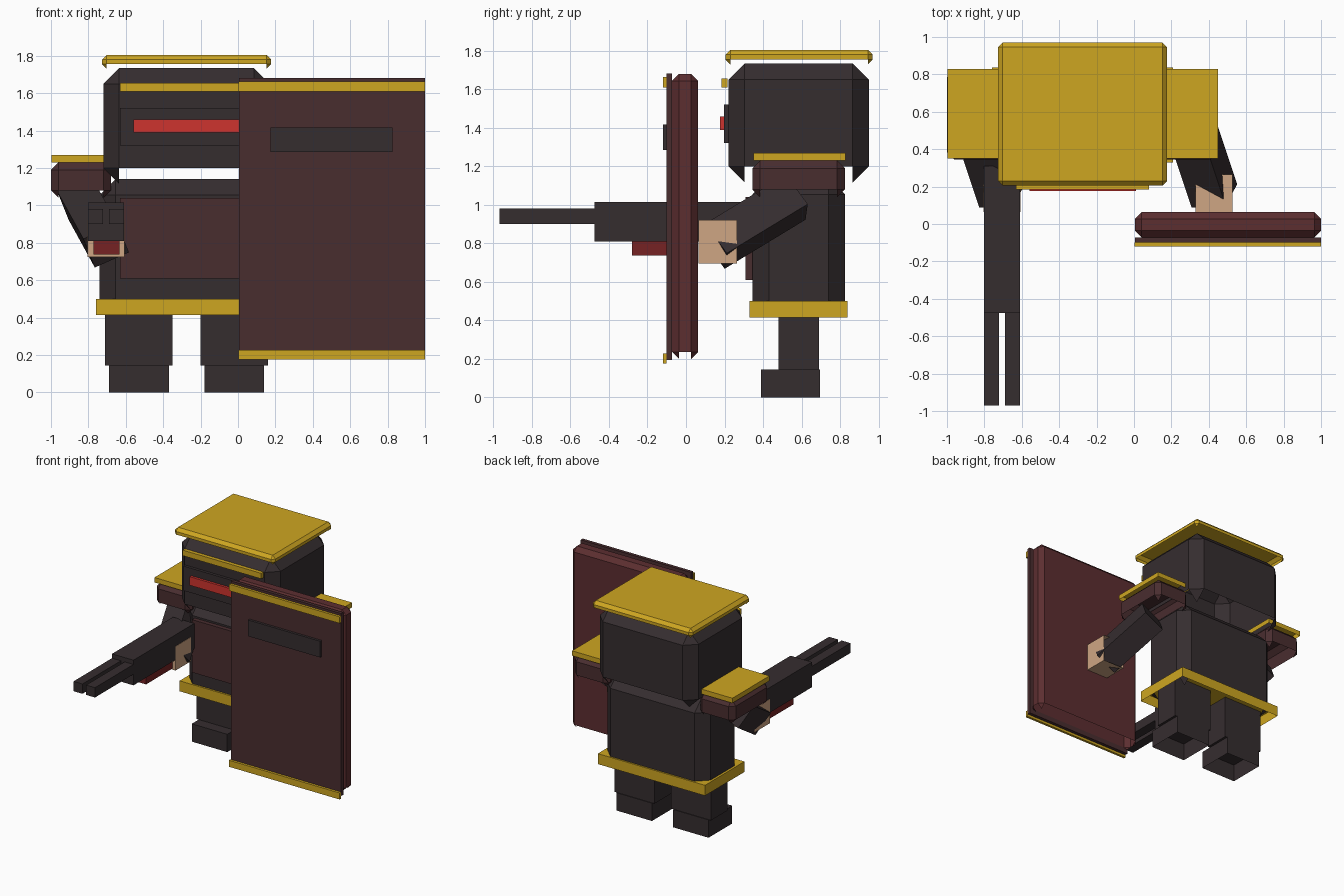
import bpy
import bmesh
import math
from mathutils import Vector, Matrix

cube = bpy.data.objects.get("Cube")
if cube:
    bpy.data.objects.remove(cube, do_unlink=True)


def material(name, rgb):
    """Flat material from 0-255 display values."""
    lin = [((c / 255 + 0.055) / 1.055) ** 2.4 for c in rgb] + [1.0]
    m = bpy.data.materials.new(name)
    m.use_nodes = True
    m.diffuse_color = lin
    m.node_tree.nodes["Principled BSDF"].inputs["Base Color"].default_value = lin
    return m


charcoal = material("charcoal", (53, 45, 47))
maroon = material("maroon brown", (73, 45, 47))
shield_red = material("shield red", (92, 46, 48))
gold = material("gold", (206, 166, 33))
skin = material("skin", (207, 166, 131))
red = material("bright red", (206, 51, 46))
dark_red = material("dark red", (118, 34, 36))

DOWN, BACK = Vector((0, 0, -1)), Vector((0, 1, 0))


def box(name, mat, x, y, z, chamfer=0, open_dir=None, matrix=None):
    """Box from axis ranges; open_dir removes the faces on that side,
    leaving only the small chamfer corners hanging."""
    bm = bmesh.new()
    bmesh.ops.create_cube(bm, size=1)
    lo, hi = Vector((x[0], y[0], z[0])), Vector((x[1], y[1], z[1]))
    bmesh.ops.transform(bm, verts=bm.verts, matrix=(
        Matrix.Translation((lo + hi) / 2) @ Matrix.Diagonal((*(hi - lo), 1))))
    if chamfer:
        bmesh.ops.bevel(bm, geom=bm.edges[:], offset=chamfer, segments=1,
                        affect='EDGES')
    if open_dir:
        bm.normal_update()
        gone = [f for f in bm.faces
                if f.normal.dot(open_dir) > 0.1 and len(f.verts) > 3]
        bmesh.ops.delete(bm, geom=gone, context='FACES')
    mesh = bpy.data.meshes.new(name)
    bm.to_mesh(mesh)
    bm.free()
    mesh.materials.append(mat)
    ob = bpy.data.objects.new(name, mesh)
    if matrix:
        ob.matrix_world = matrix
    bpy.context.collection.objects.link(ob)
    return ob


CX = -0.275  # centre line of the figure


def wide(half, shift=0):
    return (CX + shift - half, CX + shift + half)


# Head, hat and visor
box("head", charcoal, wide(0.445), (0.22, 0.95), (1.115, 1.735), 0.085, DOWN)
box("hat_plate", gold, wide(0.452), (0.205, 0.97), (1.73, 1.805), 0.025, DOWN)
box("brow_band", gold, wide(0.355), (0.185, 0.215), (1.61, 1.655))
box("visor", charcoal, wide(0.355), (0.197, 0.225), (1.32, 1.52))
box("visor_light", red, wide(0.285), (0.177, 0.2), (1.39, 1.46))

# Torso and belt
box("torso", charcoal, wide(0.465), (0.345, 0.825), (0.415, 1.14), 0.085, DOWN)
box("chest_plate", maroon, wide(0.355), (0.31, 0.35), (0.61, 1.04))
box("belt", gold, wide(0.483), (0.33, 0.838), (0.415, 0.5), 0, DOWN)

# Legs, feet and shoulder pads on both sides
for side, s in (("right", -1), ("left", 1)):
    box(side + "_leg", charcoal, wide(0.18, s * 0.255), (0.48, 0.69), (0.145, 0.5))
    box(side + "_foot", charcoal, wide(0.16, s * 0.255), (0.39, 0.695), (0, 0.145),
        0, DOWN)
    box(side + "_shoulder_pad", maroon, wide(0.16, s * 0.565), (0.345, 0.825),
        (1.04, 1.23), 0.04, DOWN)
    box(side + "_shoulder_plate", gold, wide(0.16, s * 0.563), (0.35, 0.828),
        (1.23, 1.27), 0, DOWN)

# Arms reach forward with a slight roll
start, end = Vector((0.29, 0.57, 1.04)), Vector((0.43, 0.15, 0.785))
along = (start - end).normalized()
u = along.cross(Vector((0, 0, 1))).normalized()
w = u.cross(along)
roll = math.radians(28)
ax = u * math.cos(roll) + w * math.sin(roll)
az = w * math.cos(roll) - u * math.sin(roll)
turn = Matrix((ax, along, az)).transposed().to_4x4()
half = (start - end).length / 2
for side, dx, low in (("left", 0, 0.695), ("right", -1.135, 0.725)):
    mid = (start + end) / 2 + Vector((dx, 0, 0))
    box(side + "_arm", charcoal, (-0.1, 0.1), (-half, half), (-0.1, 0.1),
        matrix=Matrix.Translation(mid) @ turn)
    box(side + "_hand", skin, (0.33 + dx, 0.527 + dx), (0.065, 0.265),
        (low, 0.922), 0, BACK)

# Twin-barrelled gun in the right hand
box("gun_body", charcoal, (-0.803, -0.61), (-0.475, 0.31), (0.81, 1.015))
for name, x in (("outer", -0.763), ("inner", -0.65)):
    box(name + "_barrel", charcoal, (x - 0.04, x + 0.04), (-0.97, -0.475),
        (0.9, 0.98))
box("gun_magazine", dark_red, (-0.773, -0.633), (-0.28, 0.06), (0.737, 0.812))

# Shield in the left hand
box("shield_core", shield_red, (0.005, 1), (-0.072, 0.063), (0.2, 1.68), 0.036, DOWN)
box("shield_front", maroon, (0.005, 1), (-0.1, -0.073), (0.195, 1.682))
for name, z in (("top", 1.61), ("bottom", 0.175)):
    box("shield_" + name + "_trim", gold, (0.002, 1), (-0.12, -0.1), (z, z + 0.053))
box("shield_slot", charcoal, (0.175, 0.825), (-0.12, -0.1), (1.285, 1.417))
